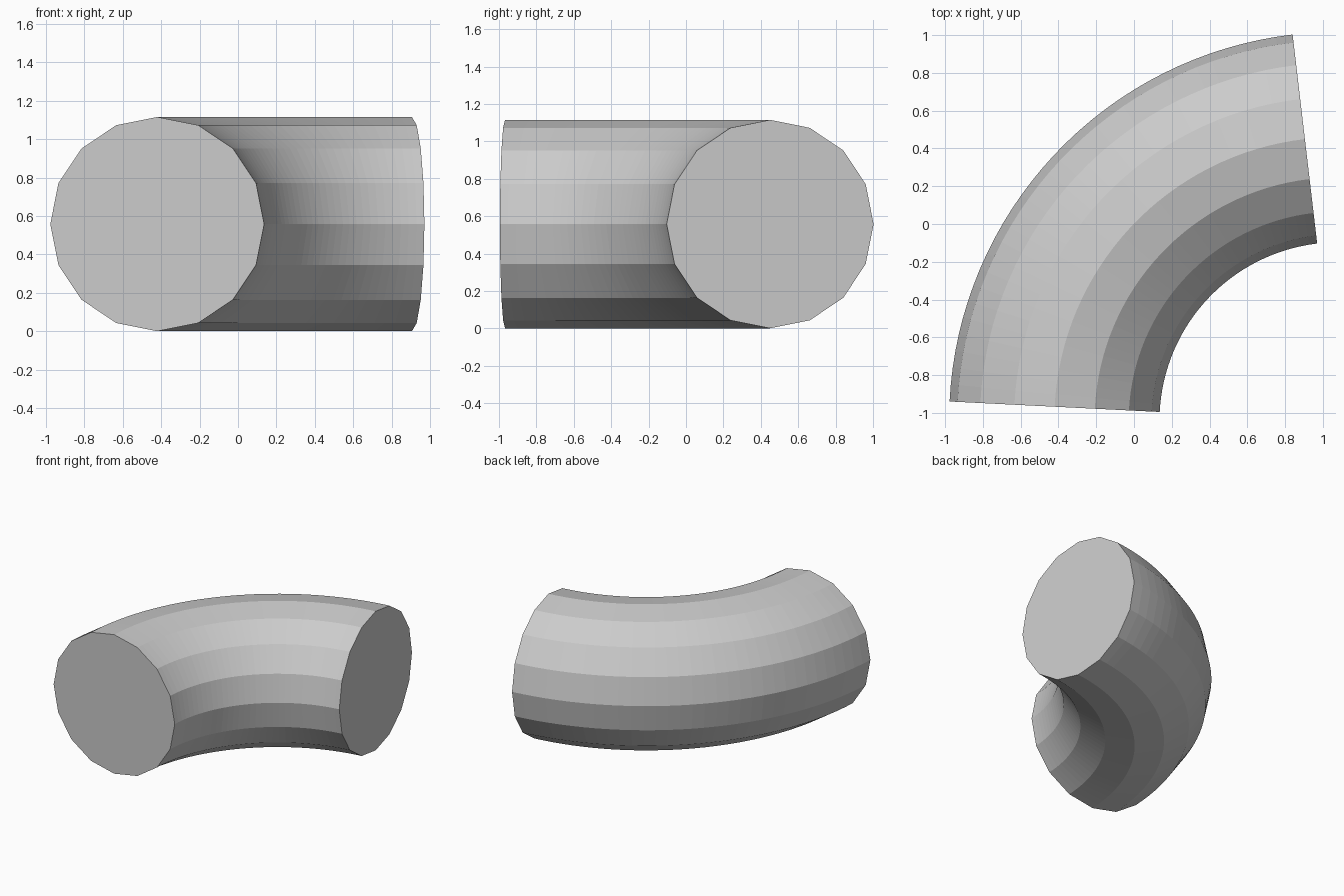
import bpy, bmesh, math
from mathutils import Vector

if "Cube" in bpy.data.objects:
    bpy.data.objects.remove(bpy.data.objects["Cube"])

SIDES, STEPS = 16, 32
CENTRE = Vector((1.08, -1.042, 0.558))   # centre of the bend
BEND, RADIUS = 1.502, 0.557
START, END = math.radians(96.7), math.radians(177.15)

grey = bpy.data.materials.new("light grey")
grey.diffuse_color = (0.6, 0.6, 0.6, 1)
grey.use_nodes = True
grey.node_tree.nodes["Principled BSDF"].inputs["Base Color"].default_value = grey.diffuse_color

# Sixteen-sided cross-section swept around the bend
bm = bmesh.new()
rings = []
for i in range(STEPS + 1):
    a = START + (END - START) * i / STEPS
    out = Vector((math.cos(a), math.sin(a), 0))
    ring = []
    for j in range(SIDES):
        t = 2 * math.pi * j / SIDES
        p = CENTRE + out * (BEND + RADIUS * math.cos(t))
        p.z += RADIUS * math.sin(t)
        ring.append(bm.verts.new(p))
    rings.append(ring)
for r0, r1 in zip(rings, rings[1:]):
    for j in range(SIDES):
        k = (j + 1) % SIDES
        bm.faces.new((r0[j], r0[k], r1[k], r1[j]))

# Flat end caps
bm.faces.new(rings[0])
bm.faces.new(rings[-1])
bmesh.ops.recalc_face_normals(bm, faces=bm.faces)

mesh = bpy.data.meshes.new("pipe_bend")
bm.to_mesh(mesh)
bm.free()
mesh.materials.append(grey)
bpy.context.collection.objects.link(bpy.data.objects.new("pipe_bend", mesh))
